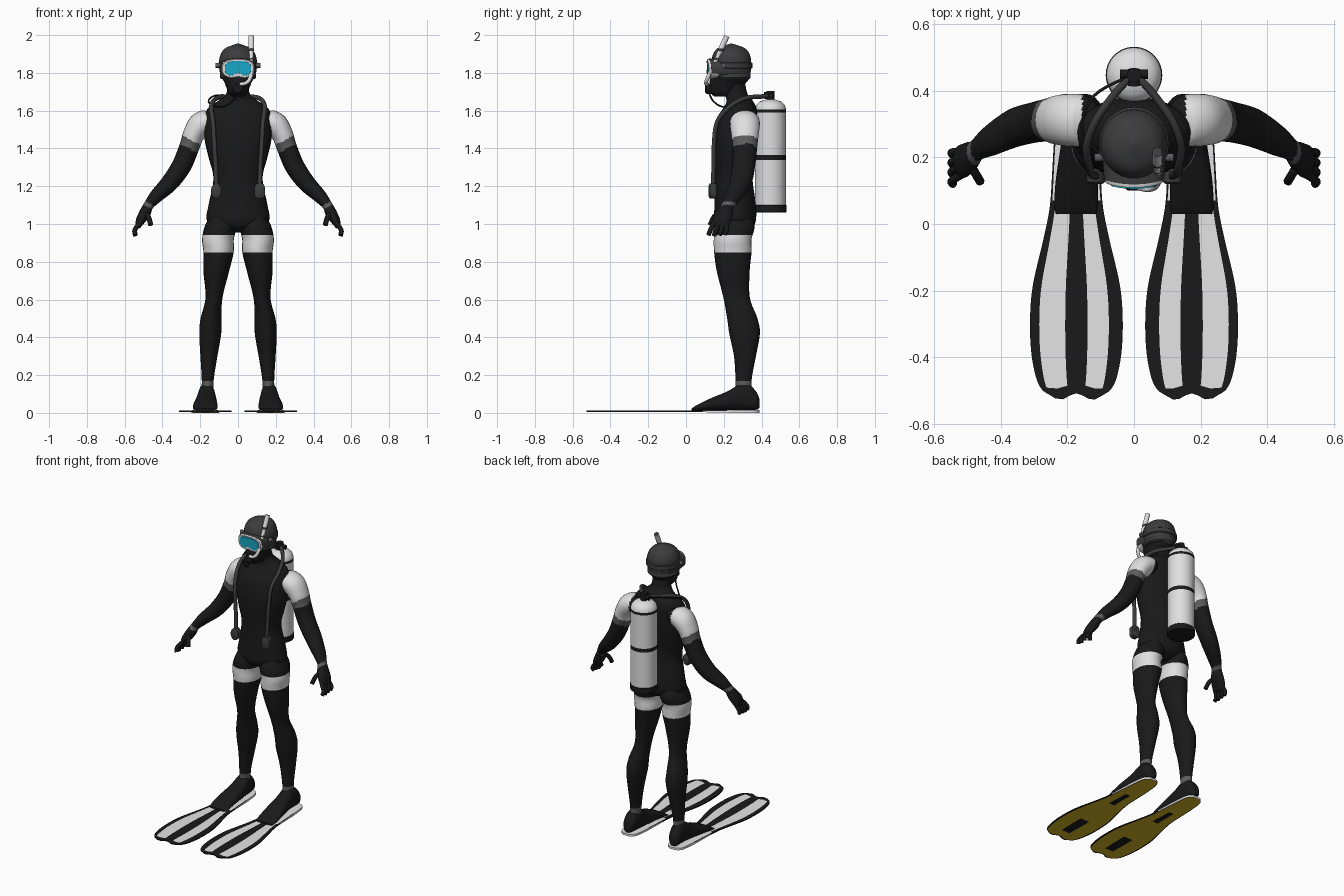
import bpy, bmesh, math
from mathutils import Vector

cube = bpy.data.objects.get("Cube")
if cube:
    bpy.data.objects.remove(cube, do_unlink=True)


def material(name, red, green, blue):
    mat = bpy.data.materials.new(name)
    mat.use_nodes = True
    mat.diffuse_color = (red, green, blue, 1)
    mat.node_tree.nodes["Principled BSDF"].inputs["Base Color"].default_value = (red, green, blue, 1)
    return mat


black = material("neoprene_black", .01, .01, .01)
charcoal = material("charcoal", .045, .045, .045)
grey = material("trim_grey", .11, .11, .11)
white = material("soft_white", .74, .74, .74)
silver = material("fin_grey", .78, .78, .78)
cyan = material("lens_cyan", .01, .42, .62)
yellow = material("sole_yellow", .68, .47, .018)

X, Y, Z = Vector((1, 0, 0)), Vector((0, 1, 0)), Vector((0, 0, 1))


def finish(name, bm, mats, rule=None):
    """Turn a bmesh into a smooth object, colouring faces by rule(centre, normal)."""
    bmesh.ops.recalc_face_normals(bm, faces=bm.faces)
    if rule:
        for face in bm.faces:
            face.material_index = rule(face.calc_center_median(), face.normal)
    mesh = bpy.data.meshes.new(name)
    bm.to_mesh(mesh)
    bm.free()
    for mat in mats:
        mesh.materials.append(mat)
    mesh.shade_smooth()
    mesh.set_sharp_from_angle(angle=math.radians(42))
    bpy.context.collection.objects.link(bpy.data.objects.new(name, mesh))


def skin(name, loops, mats, rule=None):
    """Bridge a list of closed point loops and cap both ends."""
    bm = bmesh.new()
    rings = [[bm.verts.new(p) for p in loop] for loop in loops]
    count = len(rings[0])
    for low, high in zip(rings, rings[1:]):
        for i in range(count):
            j = (i + 1) % count
            bm.faces.new((low[i], low[j], high[j], high[i]))
    bm.faces.new(rings[0])
    bm.faces.new(rings[-1])
    finish(name, bm, mats, rule)


def smooth_rows(rows, steps):
    """Catmull-Rom interpolation of every column."""
    if steps == 1:
        return rows
    result = []
    for i in range(len(rows) - 1):
        quad = [rows[max(i - 1, 0)], rows[i], rows[i + 1], rows[min(i + 2, len(rows) - 1)]]
        for step in range(steps):
            t = step / steps
            result.append([b + t * (c - a + t * (2 * a - 5 * b + 4 * c - d + t * (3 * (b - c) + d - a))) / 2
                           for a, b, c, d in zip(*quad)])
    return result + [rows[-1]]


def power(value, exponent):
    return math.copysign(abs(value) ** exponent, value)


def loft(name, rows, mats, rule=None, steps=5, sides=24, frame=None, square=1):
    """Elliptical sections (x, y, z, radius, radius) in a fixed frame or along the path."""
    rows = smooth_rows(rows, steps)
    centres = [Vector(row[:3]) for row in rows]
    loops, v = [], Y
    for i, row in enumerate(rows):
        if frame:
            u, v = frame
        else:
            t = (centres[min(i + 1, len(rows) - 1)] - centres[max(i - 1, 0)]).normalized()
            if abs(v.dot(t)) > .97:
                v = X
            v = (v - t * v.dot(t)).normalized()
            u = v.cross(t)
        angles = [math.tau * k / sides for k in range(sides)]
        loops.append([centres[i] + u * power(math.cos(a), square) * max(row[3], .001)
                      + v * power(math.sin(a), square) * max(row[4], .001) for a in angles])
    skin(name, loops, mats, rule)


def tube(name, points, radius, mats, rule=None, sides=10, steps=6):
    loft(name, [(*p, radius, radius) for p in points], mats, rule, steps, sides)


def flip(rows, side):
    return [(row[0] * side, *row[1:]) for row in rows]


# Torso with hips and neck
torso = [(.955, .255, .03, .04), (.98, .26, .1, .09), (1.02, .26, .165, .11), (1.1, .26, .156, .11),
         (1.24, .25, .13, .102), (1.35, .25, .155, .11), (1.45, .255, .177, .117), (1.55, .27, .175, .112),
         (1.61, .285, .162, .09), (1.65, .285, .108, .07), (1.69, .265, .062, .06), (1.76, .25, .058, .06)]
loft("torso", [(0, y, z, a, b) for z, y, a, b in torso], [black], frame=(X, Y), sides=32)

# Head and hood
head = [(1.675, .2, .03, .05), (1.7, .2, .052, .076), (1.75, .222, .072, .098), (1.78, .235, .088, .104),
        (1.84, .24, .1, .104), (1.89, .24, .095, .1), (1.93, .24, .068, .073), (1.955, .24, .005, .005)]
loft("head", [(0, y, z, a, b) for z, y, a, b in head], [black, charcoal],
     lambda c, n: int(c.z > 1.83 - .2 * c.y), frame=(X, Y), sides=32)
for label, bands in (("hood_rim", ((1.768, .088), (1.776, .096), (1.79, .096), (1.8, .09))),
                     ("mask_strap", ((1.822, .1), (1.826, .105), (1.852, .105), (1.856, .1)))):
    loft(label, [(0, .24, z, r, r + .006) for z, r in bands], [charcoal], frame=(X, Y), steps=1, sides=32)


# Diving mask
def mask_loop(scale, depth, notch):
    loop = []
    for k in range(48):
        a = math.tau * k / 48
        x, z = .088 * scale * power(math.cos(a), .75), .052 * scale * power(math.sin(a), .75)
        if z < 0:
            z += notch * math.exp(-(x / .025) ** 2)
        loop.append((x, depth + 1.5 * x * x - .06 * z, 1.822 + z))
    return loop


skin("mask_skirt", [mask_loop(1.12, .205, 0), mask_loop(1.06, .16, 0), mask_loop(1.02, .122, .004)],
     [charcoal, white], lambda c, n: int(n.z < -.45 and c.y < .16))
skin("mask_frame", [mask_loop(1, .13, .008), mask_loop(1, .117, .008), mask_loop(.94, .112, .008)], [white])
skin("mask_lens", [mask_loop(.8, .116, .02), mask_loop(.79, .108, .02)], [cyan])
for side, label in ((1, "left"), (-1, "right")):
    tube(label + "_strap_buckle", [(.095 * side, .2, 1.84), (.118 * side, .2, 1.84)], .013, [grey], steps=1)

# Breathing regulator and snorkel
loft("regulator", [(0, .1, 1.715, .018, .018), (0, .108, 1.715, .028, .026), (0, .16, 1.715, .03, .028)],
     [black], frame=(X, Z), steps=1)
snorkel = [(.01, .112, 1.74, .01), (.045, .106, 1.748, .01), (.068, .12, 1.785, .011), (.07, .165, 1.88, .011),
           (.07, .185, 1.925, .015), (.07, .216, 1.995, .015)]
loft("snorkel", [(*row, row[-1]) for row in snorkel], [white, charcoal],
     lambda c, n: int(1.915 < c.z < 1.93 or 1.87 < c.z < 1.88 or n.z > .7 and c.z > 1.98), 12, 12)
tube("regulator_hose", [(0, .12, 1.7), (-.03, .145, 1.65), (-.09, .2, 1.62), (-.155, .28, 1.645),
                        (-.12, .385, 1.68), (0, .45, 1.68)], .0045, [black])

# Air tank with bands and valve
tank = [(1.06, .078), (1.063, .085), (1.098, .085), (1.1, .083), (1.34, .083), (1.365, .083), (1.59, .083),
        (1.607, .083), (1.63, .076), (1.648, .058), (1.66, .02)]
loft("air_tank", [(0, .447, z, r, r) for z, r in tank], [white, black],
     lambda c, n: int(c.z < 1.099 or 1.34 < c.z < 1.365 or 1.59 < c.z < 1.607),
     steps=1, sides=32, frame=(X, Y))
tube("tank_valve", [(0, .447, 1.65), (0, .447, 1.705)], .022, [black], sides=16, steps=1)
tube("valve_knobs", [(-.042, .45, 1.68), (.042, .45, 1.68)], .014, [black], sides=12, steps=1)
tube("valve_yoke", [(0, .465, 1.685), (0, .415, 1.68)], .018, [black], sides=12, steps=1)


# Swim fin: striped blade with a coloured sole
def swim_fin(name, side):
    widths = [(.39, .022), (.375, .044), (.34, .058), (.25, .067), (.15, .073), (.05, .08), (-.05, .1), (-.18, .13),
              (-.28, .139), (-.38, .136), (-.46, .122), (-.5, .104), (-.518, .08)]
    rows = smooth_rows(widths, 5)
    columns = [-1, -.93, -.7, -.47, -.24, 0, .24, .5, .8, .93, 1]
    bm = bmesh.new()

    def sheet(heel, blade):
        grid = []
        for y, w in rows:
            tip = max(0, (-y - .4) / .12)
            height = blade + (heel - blade) * min(1, max(0, y * 4))
            grid.append([bm.verts.new((side * (.173 + u * w), y + tip * .01 * math.cos(u * 5.2),
                                       height)) for u in columns])
        return grid

    top, bottom = sheet(.014, .012), sheet(0, .006)
    for grid, under in ((top, False), (bottom, True)):
        for i in range(len(rows) - 1):
            y = (rows[i][0] + rows[i + 1][0]) / 2
            for j in range(len(columns) - 1):
                u = (columns[j] + columns[j + 1]) / 2
                face = bm.faces.new((grid[i][j], grid[i + 1][j], grid[i + 1][j + 1], grid[i][j + 1]))
                if under:
                    patch = abs(u) < .24 and (-.45 < y < -.27 or 0 < y < .16)
                    face.material_index = 0 if patch or abs(u) > .93 or y < -.51 else 2
                else:
                    stripe = abs(u) > .24 and -.7 < u < .8 and y > -.485
                    face.material_index = int(stripe or y > .07 and abs(u) < .93 or y > .25)
    # Rim walls
    def border(grid):
        return ([row[0] for row in grid] + grid[-1][1:]
                + [row[-1] for row in reversed(grid[:-1])] + grid[0][-2:0:-1])
    upper, lower = border(top), border(bottom)
    for k in range(len(upper)):
        face = bm.faces.new((upper[k - 1], upper[k], lower[k], lower[k - 1]))
        face.material_index = int(upper[k].co.y > .1)
    finish(name, bm, [black, silver, yellow])


leg = [(.085, .26, 1.07, .05, .07), (.092, .257, .99, .083, .105), (.106, .247, .92, .084, .1),
       (.103, .248, .85, .08, .099), (.115, .25, .75, .068, .087), (.127, .268, .61, .045, .07),
       (.143, .298, .5, .055, .08), (.147, .31, .42, .058, .081), (.154, .312, .3, .045, .058),
       (.16, .305, .18, .032, .043), (.162, .305, .1, .032, .043)]
foot = [(.17, .388, .05, .015, .025), (.17, .375, .062, .034, .045), (.168, .34, .08, .043, .064),
        (.166, .29, .084, .045, .07), (.168, .22, .064, .054, .05), (.172, .13, .045, .063, .032),
        (.174, .06, .027, .065, .016), (.174, .03, .018, .06, .006)]
arm = [(.12, .305, 1.57, .03, .05), (.15, .31, 1.55, .058, .075), (.198, .312, 1.525, .066, .079),
       (.234, .312, 1.475, .057, .073), (.257, .312, 1.41, .053, .065), (.298, .305, 1.31, .052, .061),
       (.36, .288, 1.22, .047, .058), (.43, .25, 1.15, .037, .046), (.472, .222, 1.1, .027, .033),
       (.492, .205, 1.06, .03, .043), (.515, .188, 1.02, .025, .05), (.53, .18, .985, .014, .042)]


def arm_colour(c, n):
    along = c.z - abs(c.x) / 2
    if along > 1.32:
        return int(abs(c.x) > .155)
    return 2 if along > 1.27 or .852 < along < .875 else 0


def leg_colour(c, n):
    if .85 < c.z < .94:
        return 1
    return 2 if c.z < .172 else 0


for side, label in ((1, "left_"), (-1, "right_")):
    # Limbs
    loft(label + "leg", flip(leg, side), [black, white, grey], leg_colour, steps=10, frame=(X, Y))
    loft(label + "foot", flip(foot, side), [black], frame=(X, Z), square=.85)
    loft(label + "arm", flip(arm, side), [black, white, grey], arm_colour, steps=10)
    swim_fin(label + "fin", side)
    # Gloved fingers and thumb
    for k in range(4):
        finger = [(.515, .15 + .022 * k, 1.01), (.54, .135 + .027 * k, .98), (.548, .126 + .029 * k, .96),
                  (.543, .12 + .029 * k, .938 + .005 * abs(k - 1))]
        tube(label + "finger_" + "abcd"[k], flip(finger, side), .0125, [black], steps=3)
    tube(label + "thumb", flip([(.495, .185, 1.06), (.475, .15, 1.04), (.462, .128, .995)], side),
         .0135, [black], steps=3)
    # Chest hose and hanging gauge
    hose = [(0, .45, 1.68), (.05, .4, 1.675), (.115, .31, 1.665), (.142, .23, 1.62), (.132, .165, 1.54),
            (.125, .148, 1.42), (.118, .146, 1.3), (.115, .142, 1.18)]
    tube(label + "hose", flip(hose, side), .012, [charcoal])
    gauge = [(.115, .12, 1.175), (.115, .126, 1.175), (.115, .158, 1.175), (.115, .166, 1.175)]
    loft(label + "gauge", [(x * side, y, z, r, r * 1.4) for (x, y, z), r in zip(gauge, (.02, .028, .028, .02))],
         [charcoal], frame=(X, Z), steps=1, square=.6 if side > 0 else 1)
